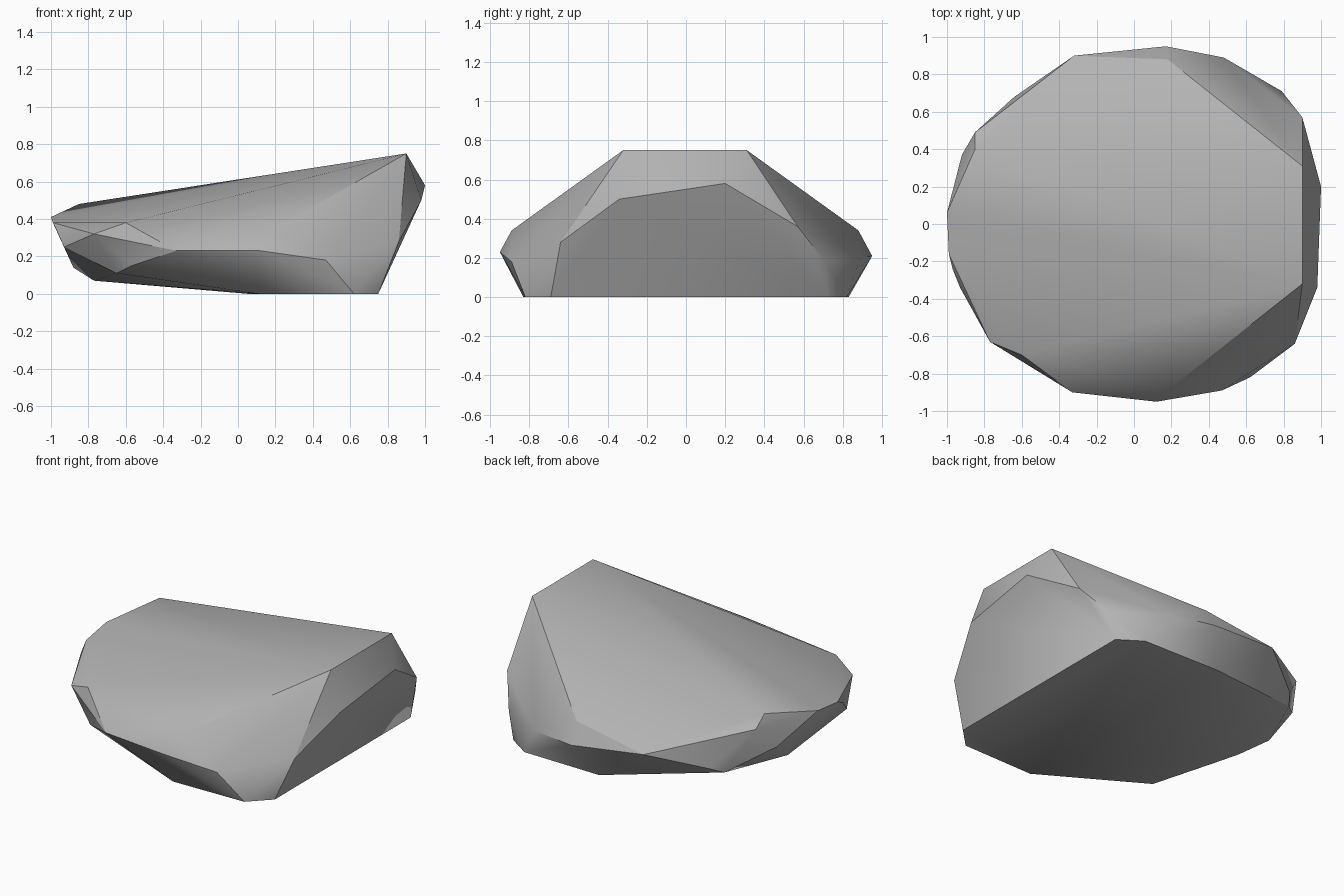
import bpy
import bmesh
import math
from mathutils import Vector

# Remove the default cube only
default_cube = bpy.data.objects.get("Cube")
if default_cube:
    bpy.data.objects.remove(default_cube, do_unlink=True)


def make_material(name, colour):
    """Create one plain flat material."""
    material = bpy.data.materials.new(name)
    material.use_nodes = True
    material.diffuse_color = colour
    shader = material.node_tree.nodes["Principled BSDF"]
    shader.inputs["Base Color"].default_value = colour
    shader.inputs["Roughness"].default_value = 0.9
    return material


def build_hull(name, corner_groups, material, sharp_angle):
    """Wrap a convex skin around the corner points, given in hundredths."""
    bm = bmesh.new()
    for group in corner_groups:
        for corner in group:
            bm.verts.new(Vector(corner) / 100)

    # Wrap the corners and drop any that fall inside the skin
    hull = bmesh.ops.convex_hull(bm, input=bm.verts[:])
    inner = set(hull["geom_interior"]) | set(hull["geom_unused"])
    loose = [item for item in inner if isinstance(item, bmesh.types.BMVert)]
    bmesh.ops.delete(bm, geom=loose, context="VERTS")

    # Merge the nearly flat triangles into clean facets
    bmesh.ops.dissolve_limit(
        bm, angle_limit=math.radians(1), verts=bm.verts[:], edges=bm.edges[:]
    )
    bmesh.ops.recalc_face_normals(bm, faces=bm.faces[:])

    mesh = bpy.data.meshes.new(name)
    bm.to_mesh(mesh)
    bm.free()
    mesh.materials.append(material)
    body = bpy.data.objects.new(name, mesh)
    bpy.context.collection.objects.link(body)

    # Soft shading across shallow facets, crisp along the sharp breaks
    bpy.ops.object.select_all(action="DESELECT")
    body.select_set(True)
    bpy.context.view_layer.objects.active = body
    bpy.ops.object.shade_smooth_by_angle(angle=math.radians(sharp_angle))
    return body


# High crest and the sloping top
top_corners = [
    (90, -32, 75), (90, 31, 75), (18, -89, 34), (18, 88, 34),
    (-60, -70, 38), (-85, 40, 48), (-85, 49, 41),
]

# Steep cliff on the high end
cliff_corners = [
    (86, -64, 28), (98, -34, 50), (100, 20, 58), (90, 57, 36), (79, 71, 18),
]

# Widest belt along the front and the back
belt_corners = [
    (47, -89, 18), (12, -95, 23), (-33, -90, 23), (-77, -63, 32),
    (48, 89, 20), (17, 95, 21), (-32, 90, 26), (-64, 68, 17),
]

# Thin nose on the low end
nose_corners = [
    (-100, 6, 41), (-99, -16, 38), (-97, -24, 34), (-93, -34, 25), (-92, 37, 27),
]

# Flat foot and the lifted underside
foot_corners = [
    (75, -69, 0), (62, -82, 0), (11, -83, 0), (75, 72, 0), (60, 82, 0), (5, 83, 0),
    (-57, -72, 15), (-65, -60, 11), (-77, 5, 7), (-88, 20, 14), (-70, 60, 13),
]

stone_grey = make_material("stone grey", (0.45, 0.45, 0.45, 1))
build_hull(
    "rock",
    [top_corners, cliff_corners, belt_corners, nose_corners, foot_corners],
    stone_grey,
    sharp_angle=30,
)
